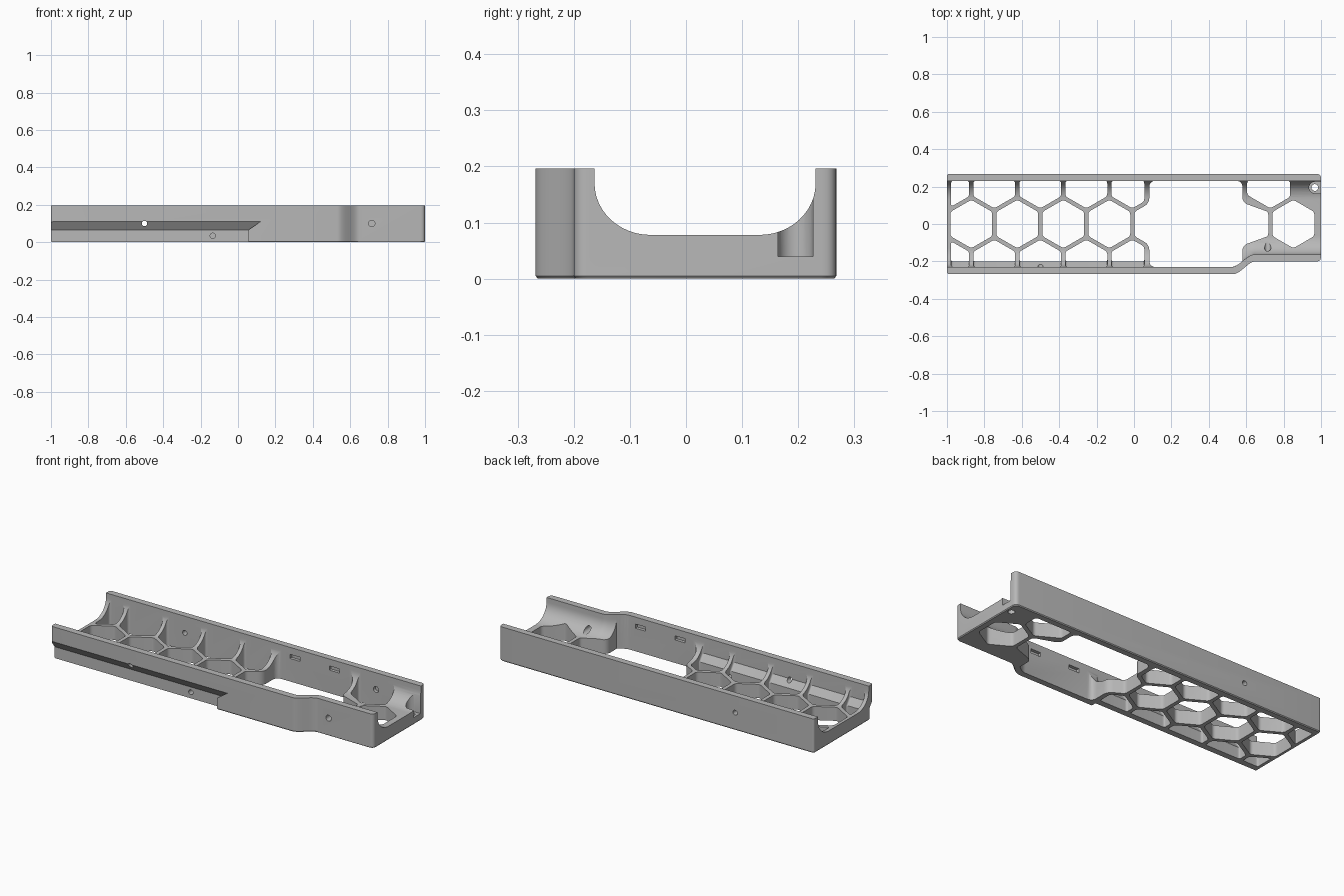
import bpy, bmesh, math

if "Cube" in bpy.data.objects:
    bpy.data.objects.remove(bpy.data.objects["Cube"])

TOP, FLOOR = 0.196, 0.078          # rim height, floor thickness
BACK = 0.231                       # inner face of back wall
PITCH, APO = 0.246, 0.112          # honeycomb pitch and hole half width
T30 = math.tan(math.radians(30))

grey = bpy.data.materials.new("plain_grey")
grey.diffuse_color = (0.48, 0.48, 0.48, 1)
grey.use_nodes = True
grey.node_tree.nodes["Principled BSDF"].inputs["Base Color"].default_value = grey.diffuse_color


def smoothstep(a, b, x):
    t = min(1, max(0, (x - a) / (b - a)))
    return t * t * (3 - 2 * t)


def inner_front(x):
    return -0.230 + 0.067 * smoothstep(0.52, 0.645, x)


def outer_front(x):
    return -0.268 + 0.068 * smoothstep(0.53, 0.65, x)


def make(name, lofts):
    """Each loft is a list of rings with equal point counts, capped at both ends."""
    bm = bmesh.new()
    for rings in lofts:
        vs = [[bm.verts.new(p) for p in r] for r in rings]
        n = len(vs[0])
        for a, b in zip(vs, vs[1:]):
            for i in range(n):
                j = (i + 1) % n
                bm.faces.new((a[i], a[j], b[j], b[i]))
        bm.faces.new(vs[0][::-1])
        bm.faces.new(vs[-1])
    bmesh.ops.recalc_face_normals(bm, faces=bm.faces)
    me = bpy.data.meshes.new(name)
    bm.to_mesh(me)
    bm.free()
    ob = bpy.data.objects.new(name, me)
    bpy.context.collection.objects.link(ob)
    return ob


def fillet(pts, seg=5):
    """Round the corners of a polygon given as (x, y, radius)."""
    out = []
    n = len(pts)
    for i, (x, y, r) in enumerate(pts):
        if r == 0:
            out.append((x, y))
            continue
        px, py, _ = pts[i - 1]
        nx, ny, _ = pts[(i + 1) % n]
        d1, d2 = math.hypot(px - x, py - y), math.hypot(nx - x, ny - y)
        r = min(r, 0.45 * d1, 0.45 * d2)
        ax, ay = x + (px - x) * r / d1, y + (py - y) * r / d1
        bx, by = x + (nx - x) * r / d2, y + (ny - y) * r / d2
        for k in range(seg + 1):
            t = k / seg
            u, v, w = (1 - t) ** 2, 2 * t * (1 - t), t * t
            out.append((u * ax + v * x + w * bx, u * ay + v * y + w * by))
    return out


def prism(poly, z0, z1):
    return [[(x, y, z) for x, y in poly] for z in (z0, z1)]


def box(x0, x1, y0, y1, z0, z1):
    return prism([(x0, y0), (x1, y0), (x1, y1), (x0, y1)], z0, z1)


def rod_y(x, z, r, y0, y1, n=24):
    c = [(x + r * math.cos(2 * math.pi * k / n), z + r * math.sin(2 * math.pi * k / n)) for k in range(n)]
    return [[(a, y, b) for a, b in c] for y in (y0, y1)]


def rod_z(x, y, r, z0, z1, n=32):
    return prism([(x + r * math.cos(2 * math.pi * k / n), y + r * math.sin(2 * math.pi * k / n))
                  for k in range(n)], z0, z1)


# tray body: outline with a stepped front side and a tiny bottom chamfer
jog = [(0.53 + 0.12 * k / 12, outer_front(0.53 + 0.12 * k / 12), 0) for k in range(13)]
outline = fillet([(-1, -0.268, 0.012)] + jog +
                 [(1, -0.2, 0.025), (1, 0.268, 0.025), (-1, 0.268, 0.012)])
tray = make("tray", [[[(x * 0.996, y * 0.985, 0) for x, y in outline],
                      [(x, y, 0.005) for x, y in outline],
                      [(x, y, TOP) for x, y in outline]]])
tray.data.materials.append(grey)


def cut(lofts):
    c = make("cutter", lofts)
    c.hide_render = True
    m = tray.modifiers.new("cut", 'BOOLEAN')
    m.operation, m.solver, m.object = 'DIFFERENCE', 'EXACT', c
    bpy.context.view_layer.objects.active = tray
    bpy.ops.object.modifier_apply(modifier=m.name)
    bpy.data.objects.remove(c)


# rounded trough along the whole length
def trough_ring(x):
    f = inner_front(x)
    ring = [(x, f, 0.3)]
    arc = [math.pi / 2 * k / 12 for k in range(13)]
    for a in arc:
        ring.append((x, f + 0.1 * (1 - math.cos(a)), 0.17 - (0.17 - FLOOR) * math.sin(a)))
    for a in arc[::-1]:
        ring.append((x, BACK - 0.1 * (1 - math.cos(a)), 0.17 - (0.17 - FLOOR) * math.sin(a)))
    return ring + [(x, BACK, 0.3)]


cut([[trough_ring(x) for x in [-1.1] + [0.52 + 0.125 * k / 12 for k in range(13)] + [1.1]]])

# undercut along the lower front edge
cut([box(-1.1, 0.055, -0.32, -0.235, -0.1, 0.065)])
wedge = [(-0.235, 0.065), (-0.301, 0.155), (-0.301, 0.065)]
cut([[[(-1.1, y, z) for y, z in wedge],
      [(x, y, z) for x, (y, z) in zip((0.055, 0.185, 0.055), wedge)]]])

# honeycomb holes: middle row
R = 0.015
cells = []
for k in (0, 1, 2, 3, 7):
    cx = -0.87 + PITCH * k
    h = APO * T30
    pts = [(cx - APO, -h), (cx, -2 * h), (cx + APO, -h), (cx + APO, h), (cx, 2 * h), (cx - APO, h)]
    cells.append(prism(fillet([(x, y, R) for x, y in pts]), -0.1, 0.3))


# honeycomb holes: outer rows, cut off by the walls
def side_cell(cx, x0, x1):
    apex = PITCH * 0.866 - 2 * APO * T30
    xs = sorted({x0, x1} | ({cx} if x0 + 0.02 < cx < x1 - 0.02 else set()))
    low = [(x, apex + abs(x - cx) * T30, R) for x in xs]
    return fillet(low + [(x1, BACK, R), (x0, BACK, R)])


def front_cell(poly):
    rings = []
    for z, lim in ((-0.1, 0.2), (0.065, 0.2), (0.105, 0.230), (0.3, 0.230)):
        s = (lim - 0.155) / (BACK - 0.155)
        rings.append([(x, -(y if y < 0.155 else 0.155 + (y - 0.155) * s), z) for x, y in poly])
    return rings


for k in range(5):
    cx = -0.993 + PITCH * k
    poly = side_cell(cx, max(cx - APO, -0.978), min(cx + APO, 0.055))
    cells += [prism(poly, -0.1, 0.3), front_cell(poly)]
cells.append(prism(side_cell(0.729, 0.605, 0.835), -0.1, 0.3))

# large floor opening in the middle
L, Rr, h = 0.114, 0.606, APO * T30
xl, xr = 0.082, 0.58
yl = 2 * h - (L - xl) * T30
yr = 2 * h - (Rr - xr) * T30
wall = [(x, inner_front(x), 0) for x in (0.52, 0.535, 0.55, 0.565)]
opening = [(L - APO, h, R), (L - APO, -h, R), (xl, -yl, 0.03), (xl, inner_front(xl), 0.035)] + wall + \
          [(xr, inner_front(xr), 0), (xr, -yr, 0.03), (Rr + APO, -h, R), (Rr + APO, h, R),
           (xr, yr, 0.03), (xr, BACK, 0.035), (xl, BACK, 0.035), (xl, yl, 0.03)]
cells.append(prism(fillet(opening), -0.1, 0.3))
cut(cells)

# screw holes in the side walls and blind slots inside them
holes = [rod_y(-0.5, 0.1, 0.014, -0.32, -0.16), rod_y(-0.5, 0.1, 0.014, 0.19, 0.32),
         rod_y(-0.135, 0.035, 0.014, -0.32, -0.13),
         rod_y(0.715, 0.1, 0.017, -0.3, -0.05), rod_y(0.715, 0.1, 0.017, 0.15, 0.25)]
for x in (0.2, 0.45):
    holes += [box(x - 0.032, x + 0.032, 0.2, 0.248, 0.132, 0.156),
              box(x - 0.032, x + 0.032, -0.248, -0.2, 0.132, 0.156)]
cut(holes)

# corner screw seat, open to the right end
cut([rod_z(0.967, 0.195, 0.031, 0.04, 0.3)])
cut([box(0.967, 1.1, 0.164, 0.226, 0.04, 0.15)])
cut([rod_z(0.967, 0.195, 0.018, -0.1, 0.1)])

# smooth curves, crisp edges
bpy.ops.object.select_all(action='DESELECT')
tray.select_set(True)
bpy.context.view_layer.objects.active = tray
bpy.ops.object.shade_smooth_by_angle(angle=math.radians(25))
